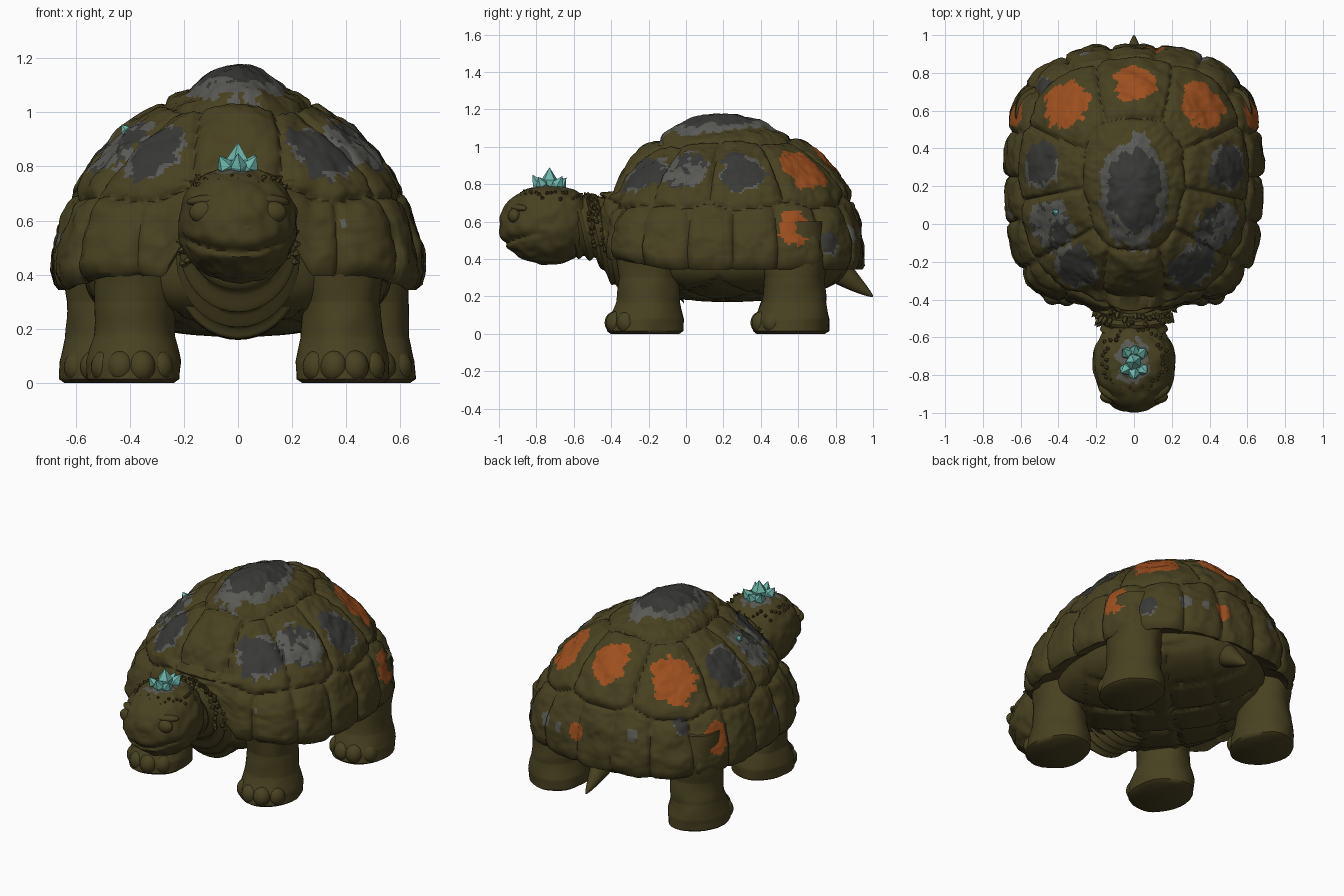
import bpy, bmesh, math, random
from math import sin, cos, pi, exp, hypot, atan2, sqrt
from mathutils import Vector, noise

random.seed(4)
if "Cube" in bpy.data.objects:
    bpy.data.objects.remove(bpy.data.objects["Cube"])


def material(name, rgb):
    m = bpy.data.materials.new(name)
    m.use_nodes = True
    col = (*rgb, 1)
    m.diffuse_color = col
    bsdf = m.node_tree.nodes["Principled BSDF"]
    bsdf.inputs["Base Color"].default_value = col
    bsdf.inputs["Roughness"].default_value = 0.9
    return m


MATS = [material("olive_hide", (0.065, 0.054, 0.015)),
        material("dark_stone", (0.04, 0.04, 0.037)),
        material("pale_stone", (0.1, 0.1, 0.09)),
        material("orange_lichen", (0.34, 0.078, 0.013)),
        material("teal_crystal", (0.15, 0.47, 0.4))]
OLIVE, DARK, PALE, ORANGE, TEAL = range(5)


def finish(name, bm, rule=None, angle=50):
    """Turn a bmesh into a shaded object; rule picks each face's colour."""
    bmesh.ops.recalc_face_normals(bm, faces=bm.faces)
    for f in bm.faces:
        f.material_index = rule(f) if rule else OLIVE
    me = bpy.data.meshes.new(name)
    bm.to_mesh(me)
    bm.free()
    for m in MATS:
        me.materials.append(m)
    ob = bpy.data.objects.new(name, me)
    bpy.context.collection.objects.link(ob)
    bpy.ops.object.select_all(action='DESELECT')
    ob.select_set(True)
    bpy.context.view_layer.objects.active = ob
    if angle:
        bpy.ops.object.shade_smooth_by_angle(angle=math.radians(angle))


def loft(name, rings, rule=None, angle=50):
    """Skin a list of closed rings and cap both ends."""
    bm = bmesh.new()
    rows = [[bm.verts.new(p) for p in ring] for ring in rings]
    n = len(rows[0])
    for a, b in zip(rows, rows[1:]):
        for j in range(n):
            k = (j + 1) % n
            bm.faces.new((a[j], a[k], b[k], b[j]))
    bm.faces.new(rows[0])
    bm.faces.new(rows[-1])
    finish(name, bm, rule, angle)


def ball(name, centre, radii, shape=None, rule=None, seg=24):
    """Ellipsoid, optionally reshaped by a function of the unit direction."""
    bm = bmesh.new()
    bmesh.ops.create_uvsphere(bm, u_segments=seg, v_segments=seg // 2 + 2, radius=1)
    for v in bm.verts:
        u = v.co.copy()
        p = Vector(centre) + Vector(a * b for a, b in zip(u, radii))
        v.co = shape(u, p) if shape else p
    finish(name, bm, rule)


def spikes(name, items, sides, mat):
    """Cluster of pointed cones, each given as base, tip and radius."""
    bm = bmesh.new()
    for base, tip, r in items:
        base, axis = Vector(base), Vector(tip) - Vector(base)
        rot = axis.to_track_quat('Z', 'Y')
        ring = [bm.verts.new(base + rot @ Vector((r * cos(2 * pi * i / sides), r * sin(2 * pi * i / sides), 0)))
                for i in range(sides)]
        mid = [bm.verts.new(v.co + axis * 0.45 + (v.co - base) * 0.25) for v in ring]
        top = bm.verts.new(base + axis)
        for i in range(sides):
            k = (i + 1) % sides
            bm.faces.new((ring[i], ring[k], mid[k], mid[i]))
            bm.faces.new((mid[i], mid[k], top))
        bm.faces.new(ring)
    finish(name, bm, lambda f: mat, 0)


def interp(table, t):
    for a, b in zip(table, table[1:]):
        if t <= b[0]:
            k = (t - a[0]) / (b[0] - a[0])
            k = k * k * (3 - 2 * k)
            return [x + (y - x) * k for x, y in zip(a, b)]
    return table[-1]


# Shell: a squarish dome whose plates come from nearest-seed cells
MID, RIM, RISE = 0.25, 0.4, 0.71


def shell_point(th, f, z):
    c, s = cos(th), sin(th)
    n = 2 + (2.4 if s < 0 else 0.75) * f ** 4
    b = (0.67 + 0.4 * (1 - f) * s ** 6) if s < 0 else (0.69 + 0.15 * (1 - f) * s ** 6)
    a = 0.675 * f ** 0.15 * (1 - (0.13 * s * s if s < 0 else 0))
    r = f * (abs(c / a) ** n + abs(s / b) ** n) ** (-1 / n)
    return Vector((r * c, MID + r * s, z))


def on_shell(x, y, z):
    return shell_point(atan2(y - MID, x), sqrt(1 - ((z - RIM) / RISE) ** 2), z)


SPOTS = [(0.31, -0.23, 0.85, 0.13, DARK), (0.43, 0.0, 0.87, 0.135, PALE),
         (0.48, 0.3, 0.86, 0.125, DARK), (0.33, 0.6, 0.87, 0.13, ORANGE),
         (0.63, 0.59, 0.56, 0.08, ORANGE)]
SPOTS += [(-x, y, z, r, m) for x, y, z, r, m in SPOTS]
SPOTS += [(0, 0.73, 0.93, 0.115, ORANGE), (0.11, 0.92, 0.53, 0.05, ORANGE),
          (-0.25, 0.88, 0.6, 0.035, PALE), (0.23, 0.89, 0.52, 0.03, PALE),
          (0.34, 0.86, 0.53, 0.038, PALE), (-0.5, 0.76, 0.65, 0.045, DARK),
          (0.53, 0.76, 0.48, 0.05, DARK), (-0.66, 0.05, 0.54, 0.026, PALE),
          (0.41, -0.4, 0.58, 0.018, PALE)]
SPOTS = [(on_shell(*s[:3]), s[3], s[4]) for s in SPOTS]
SEEDS = [s[0] for s in SPOTS if s[1] > 0.1] + [on_shell(0, -0.33, 0.9)]
SEEDS += [shell_point(2 * pi * (i + 0.5) / 18, 0.99, 0.46) for i in range(18)]


def seam_gap(p):
    core = Vector((0, min(max(p.y, 0.05), 0.36), 1.12))
    d = sorted([(p - s).length for s in SEEDS] + [(p - core).length])
    return d[1] - d[0]


def crown(p):
    return hypot(p.x / 0.18, (p.y - 0.17) / 0.3)


def shell_colour(f):
    p = f.calc_center_median()
    rough, fine = noise.noise(p * 9), noise.noise(p * 26)
    if p.z > 0.95:
        q = crown(p) + 0.15 * rough + 0.15 * fine
        if q < 1:
            return DARK if q < 0.77 else PALE
    for spot, r, mat in SPOTS:
        d = p - spot
        d.z *= 0.8
        q = d.length / r + 0.2 * rough + 0.25 * fine
        if q < 1:
            if mat == PALE and r > 0.1:
                return DARK if rough + fine > 0.12 else PALE
            if mat == DARK and q > 0.85 and rough > 0:
                return PALE
            return mat
    return OLIVE


levels = [(0.6, 0.42), (0.9, 0.38), (0.965, 0.345), (0.99, 0.365)]
levels += [(cos(a), RIM + RISE * sin(a)) for a in [pi / 2 * i / 90 for i in range(90)]]
rings = []
for f, z in levels:
    ring = []
    for j in range(300):
        p = shell_point(2 * pi * j / 300, f, z)
        gap = seam_gap(p)
        push = 0.012 * min(1, gap / 0.1) - 0.016 * exp(-(gap / 0.02) ** 2)
        push += 0.014 * noise.noise(p * 11) + 0.006 * noise.noise(p * 30)
        if p.z > 0.95:
            push += 0.06 * max(0, 1 - crown(p) ** 2)
        p += (p - Vector((0, MID, RIM))).normalized() * push
        # Lift the front edge into an arch over the neck
        if p.y < 0 and z < 0.75:
            front = min(1, max(0, (-0.1 - p.y) / 0.25))
            arch = max(0, 1 - (p.x / 0.27) ** 2) * front
            p.z += (0.05 * front + 0.25 * arch) * (0.75 - z) / 0.4
            p.y -= 0.06 * arch
        ring.append(p)
    rings.append(ring)
loft("shell", rings, shell_colour, 60)


# Belly with crossing plate grooves
def belly_shape(u, p):
    p.z = 0.45 + math.copysign(abs(u.z) ** 0.6, u.z) * 0.28
    g = min(abs(sin(9 * (p.x + p.y))), abs(sin(9 * (p.x - p.y))))
    if u.z < -0.1:
        p.z += 0.02 * exp(-(g / 0.16) ** 2)
    return p


ball("belly", (0, 0.23, 0.45), (0.57, 0.65, 0.28), belly_shape, seg=110)

# Neck with throat folds
NECK = [(-0.66, 0.57, 0.15, 0.15), (-0.52, 0.565, 0.175, 0.17), (-0.44, 0.5, 0.205, 0.225),
        (-0.34, 0.43, 0.225, 0.255), (-0.05, 0.42, 0.23, 0.25)]
rings = []
for i in range(81):
    y, zc, rx, rz = interp(NECK, -0.66 + 0.61 * i / 80)
    fold = 0.012 * sin(y * 110)
    rings.append([(cos(a) * (rx + fold), y - 0.04 * sin(a), zc + sin(a) * (rz + fold))
                  for a in [2 * pi * k / 40 for k in range(40)]])
loft("neck", rings)


# Head: broad brow, wide mouth crease and stony crown patch
def head_shape(u, p):
    if u.z > 0:
        square = max(0.1, hypot(u.x, u.y)) ** -0.25
        p.x *= square
        if u.y > 0:
            p.y = -0.73 + (p.y + 0.73) * square
    if u.y < 0:
        p.y = -0.73 + u.y * 0.27
        line = 0.485 + 1.1 * p.x * p.x
        dent = exp(-((p.z - line) / 0.011) ** 2) * min(1, -u.y * 2)
        lip = exp(-((p.z - line - 0.035) / 0.025) ** 2) * min(1, -u.y * 2)
        k = 1 - 0.07 * dent + 0.02 * lip
        p.x *= k
        p.y = -0.73 + (p.y + 0.73) * k
    return p + u * 0.01 * noise.noise(p * 18)


def head_colour(f):
    p = f.calc_center_median()
    patch = hypot(p.x / 0.085, (p.y + 0.725) / 0.105) + 0.5 * noise.noise(p * 30)
    return PALE if p.z > 0.7 and patch < 1 else OLIVE


ball("head", (0, -0.73, 0.582), (0.219, 0.235, 0.212), head_shape, head_colour, seg=120)
for side, x in (("left", 1), ("right", -1)):
    ball(side + "_eye", (x * 0.122, -0.915, 0.63), (0.058, 0.036, 0.043))
    ball(side + "_brow", (x * 0.125, -0.895, 0.675), (0.065, 0.035, 0.02),
         lambda u, p, x=x: p + Vector((0, 0.03 * u.x * x, -0.006 * u.x * x)))
    ball(side + "_nostril_bump", (x * 0.03, -0.98, 0.57), (0.024, 0.013, 0.018))

# Crystal cluster, with one small shard on the shell
tips = [(0, -0.73, 0.89), (0.07, -0.79, 0.84), (-0.07, -0.79, 0.84), (0.065, -0.66, 0.845),
        (-0.06, -0.66, 0.84), (0, -0.82, 0.85), (0.01, -0.64, 0.835)]
shards = [((x * 0.4, -0.73 + (y + 0.73) * 0.45, 0.77), (x, y, z), 0.026 + 0.01 * (i == 0))
          for i, (x, y, z) in enumerate(tips)]
shard_base = on_shell(-0.43, 0.05, 0.92)
shards.append((shard_base, shard_base + Vector((-0.025, 0, 0.035)), 0.016))
spikes("crystals", shards, 5, TEAL)

# Mossy tufts round the head and the upper neck
tufts = []
for i in range(44):
    a = 2 * pi * i / 44
    d = Vector((cos(a), sin(a), 0))
    reach = random.uniform(0.8, 1.05)
    base = Vector((0.165 * reach * d.x, -0.72 + 0.16 * reach * d.y, 0.78 - 0.1 * reach ** 2 + 0.04))
    tufts.append((base, base + d * 0.025 + Vector((0, 0, 0.018)), 0.009))
    up = sin(-0.4 + (pi + 0.8) * i / 43)
    out = cos(-0.4 + (pi + 0.8) * i / 43)
    y, zc, rx, rz = interp(NECK, random.uniform(-0.5, -0.42))
    base = Vector((rx * out, y - 0.04 * up, zc + rz * up))
    tufts.append((base, base + Vector((out * 0.03, random.uniform(-0.04, 0.01), up * 0.03)), 0.012))
spikes("moss_tufts", tufts, 5, OLIVE)

# Legs: column on a broad foot with four toes
LEG = [(0.0, 0.15, 0.18), (0.015, 0.172, 0.202), (0.08, 0.174, 0.2), (0.17, 0.15, 0.17),
       (0.3, 0.143, 0.16), (0.42, 0.155, 0.175), (0.6, 0.14, 0.15)]


def leg(name, x, y, sx):
    rings = []
    for i in range(41):
        z, rx, ry = interp(LEG, 0.6 * i / 40)
        ring = []
        for a in [2 * pi * k / 36 for k in range(36)]:
            p = Vector((x * sx + rx * cos(a), y + ry * sin(a) - 0.02 * max(0, 1 - z / 0.2), z))
            bump = 0.012 * noise.noise(p * 8)
            ring.append(p + Vector((cos(a), sin(a), 0)) * bump)
        rings.append(ring)
    loft(name, rings)
    for i in range(4):
        a = -pi / 2 + sx * (-0.8 + 0.58 * i)
        ball(f"{name}_toe_{i + 1}", (x * sx + 0.132 * cos(a), y - 0.02 + 0.165 * sin(a), 0.06),
             (0.052, 0.054, 0.06))


for side, sx in (("left", 1), ("right", -1)):
    leg(side + "_front_leg", 0.385, -0.2, sx)
    leg(side + "_hind_leg", 0.485, 0.58, sx)

# Tail: a curved taper
rings = []
for i in range(17):
    t = i / 16
    r = 0.085 * (1 - t) ** 0.8 + 0.003
    rings.append([(r * cos(a), 0.76 + 0.24 * t + 0.4 * r * sin(a), 0.4 - 0.2 * t ** 0.9 + r * sin(a))
                  for a in [2 * pi * k / 20 for k in range(20)]])
loft("tail", rings)
